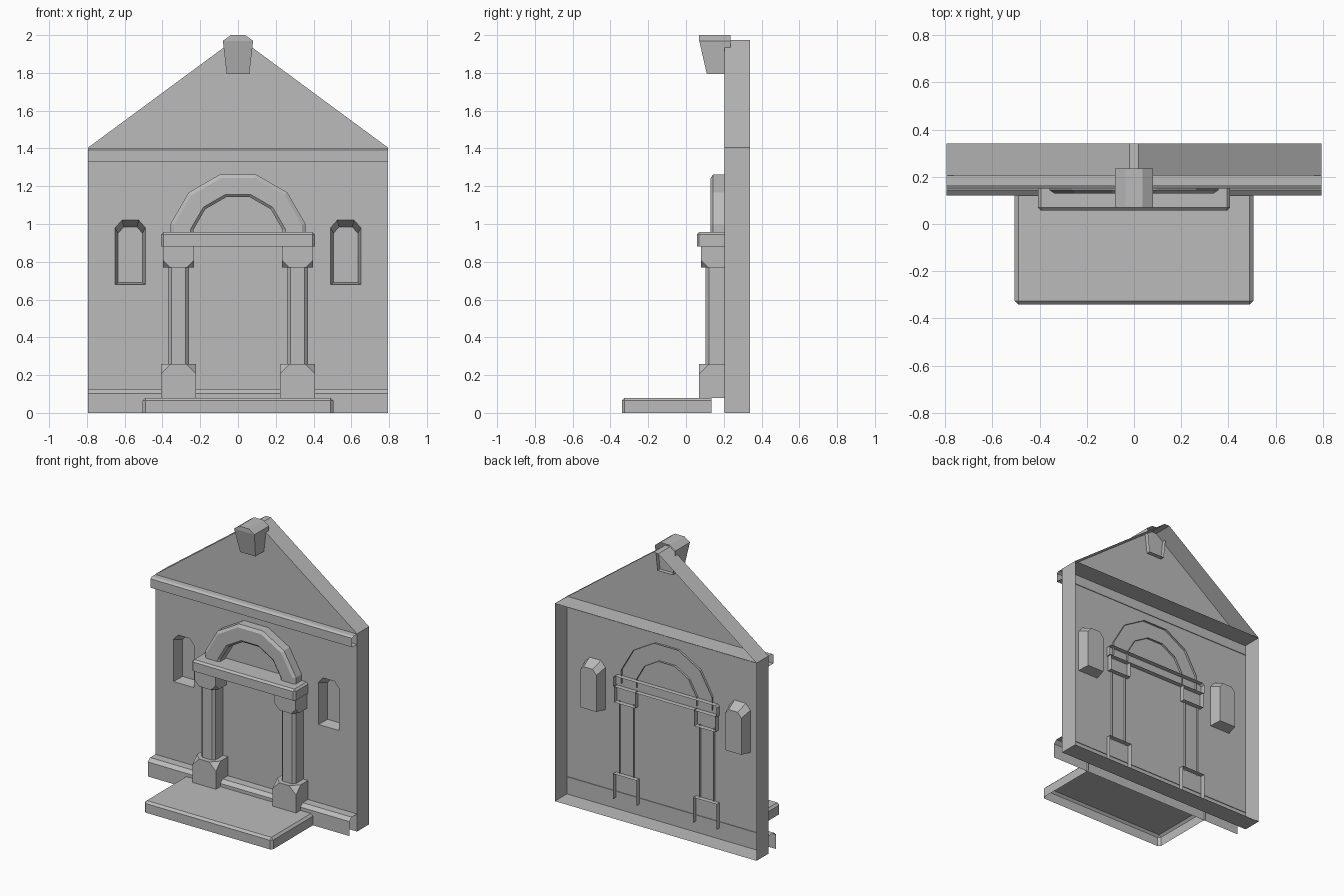
import bpy, bmesh
from math import sin, cos, radians

old = bpy.data.objects.get("Cube")
if old:
    bpy.data.objects.remove(old, do_unlink=True)

stone = bpy.data.materials.new("grey stone")
stone.use_nodes = True
GREY = (0.5, 0.5, 0.5, 1)
stone.diffuse_color = GREY
stone.node_tree.nodes["Principled BSDF"].inputs["Base Color"].default_value = GREY

WALL, BACK = 0.205, 0.34      # wall face and rear rim
POKE = 0.24                   # rear of the parts set into the wall


def finish(name, bm):
    mesh = bpy.data.meshes.new(name)
    bm.to_mesh(mesh)
    bm.free()
    mesh.materials.append(stone)
    obj = bpy.data.objects.new(name, mesh)
    bpy.context.collection.objects.link(obj)
    return obj


def loft(bm, rings, closed=True, cap=False):
    """Bridge matching rings of points with quads."""
    vs = [[bm.verts.new(p) for p in ring] for ring in rings]
    for a, b in zip(vs, vs[1:]):
        n = len(a)
        for i in range(n if closed else n - 1):
            j = (i + 1) % n
            bm.faces.new((a[i], a[j], b[j], b[i]))
    if cap:
        bm.faces.new(vs[-1])
    return vs


def block(name, lo, hi, open_sides, bevel=0, corners=None):
    """Open box; bevels its upper edges, or clips the front corners at height `corners`."""
    bm = bmesh.new()
    bmesh.ops.create_cube(bm, size=1)
    for v in bm.verts:
        v.co = [l + (c + 0.5) * (h - l) for c, l, h in zip(v.co, lo, hi)]
    sides = {"top": (2, 1), "bottom": (2, -1), "back": (1, 1)}
    bm.normal_update()
    gone = [f for f in bm.faces
            if any(f.normal[sides[s][0]] * sides[s][1] > 0.9 for s in open_sides)]
    bmesh.ops.delete(bm, geom=gone, context="FACES")
    if corners is not None:
        geom = [v for v in bm.verts
                if abs(v.co.z - corners) < 1e-4 and v.co.y < lo[1] + 1e-4]
        bmesh.ops.bevel(bm, geom=geom, offset=bevel, segments=1, affect="VERTICES")
    elif bevel:
        geom = [e for e in bm.edges if len(e.link_faces) == 2
                and any(v.co.z > lo[2] + 1e-4 for v in e.verts)]
        bmesh.ops.bevel(bm, geom=geom, offset=bevel, segments=1, affect="EDGES")
    return finish(name, bm)


def niche(side, y, half, bottom, shoulder, top, flat):
    pts = [(-half, bottom), (half, bottom), (half, shoulder),
           (flat, top), (-flat, top), (-half, shoulder)]
    return [(side * 0.57 + x, y, z) for x, z in pts]


# Gabled wall face with two niche openings, open at the rear
outline = [(-0.793, 0), (0.793, 0), (0.793, 1.405), (0.02, 1.975), (-0.02, 1.975), (-0.793, 1.405)]
bm = bmesh.new()
loops = [[(x, WALL, z) for x, z in outline]]
loops += [niche(s, WALL, 0.08, 0.68, 0.98, 1.02, 0.045) for s in (-1, 1)]
edges = []
for loop in loops:
    vs = [bm.verts.new(p) for p in loop]
    edges += [bm.edges.new((a, b)) for a, b in zip(vs, vs[1:] + vs[:1])]
bmesh.ops.triangle_fill(bm, edges=edges, use_beauty=True, normal=(0, -1, 0))
finish("wall_face", bm)

# Rim around the wall and the shelf at eaves height
bm = bmesh.new()
loft(bm, [[(x, y, z) for x, z in outline] for y in (WALL, BACK)])
loft(bm, [[(-0.793, y, 1.405), (0.793, y, 1.405)] for y in (WALL, BACK)], closed=False)
finish("wall_rim", bm)

# Niche recesses
for s, label in ((1, "left"), (-1, "right")):
    bm = bmesh.new()
    loft(bm, [niche(s, WALL, 0.08, 0.68, 0.98, 1.02, 0.045),
              niche(s, 0.285, 0.065, 0.69, 0.95, 0.985, 0.035)], cap=True)
    finish(label + "_niche", bm)

# Full-width mouldings, open at the ends
mouldings = {
    "cornice": [(0.21, 1.403), (0.165, 1.403), (0.15, 1.393), (0.15, 1.33), (0.21, 1.33)],
    "base_moulding": [(0.21, 0.125), (0.145, 0.125), (0.12, 0.103), (0.12, 0)],
}
for name, profile in mouldings.items():
    bm = bmesh.new()
    loft(bm, [[(x, y, z) for y, z in profile] for x in (-0.793, 0.793)], closed=False)
    finish(name, bm)

# Doorstep and lintel
block("doorstep", (-0.505, -0.34, 0), (0.505, 0.135, 0.08), ("bottom", "back"), 0.015)
block("lintel", (-0.407, 0.057, 0.88), (0.407, POKE, 0.957), ("back",), 0.013)

# Columns with clipped pedestals and capitals
for s, label in ((1, "left"), (-1, "right")):
    c = s * 0.315
    block(label + "_pedestal", (c - 0.092, 0.07, 0.08), (c + 0.092, POKE, 0.26),
          ("bottom", "back"), 0.053, 0.26)
    block(label + "_column", (c - 0.055, 0.103, 0.25), (c + 0.055, 0.22, 0.78),
          ("top", "bottom", "back"), 0.018)
    block(label + "_capital", (c - 0.083, 0.08, 0.77), (c + 0.083, POKE, 0.885),
          ("top", "back"), 0.038, 0.77)

# Round arch over the lintel: a chamfered section swept through flat segments
section = [(0.37, 0.22), (0.37, 0.143), (0.35, 0.13), (0.26, 0.13), (0.245, 0.143), (0.245, 0.22)]
bm = bmesh.new()
rings = []
for a in [0] + list(range(15, 180, 30)) + [180]:
    k = cos(radians(15)) if a in (0, 180) else 1
    rings.append([(r * k * cos(radians(a)), y, 0.905 + r * k * sin(radians(a)))
                  for r, y in section])
loft(bm, rings, closed=False)
finish("arch", bm)

# Tapered keystone on the peak
half = [(0.06, 1.795), (0.08, 1.97), (0.037, 2.0)]
shape = half + [(-x, z) for x, z in reversed(half)]
bm = bmesh.new()
loft(bm, [[(x, 0.235, z) for x, z in shape],
          [(x, 0.11 if z < 1.8 else 0.07, z) for x, z in shape]])
bm.verts.ensure_lookup_table()
front = bm.verts[6:]
bm.faces.new((front[0], front[1], front[4], front[5]))
bm.faces.new((front[1], front[2], front[3], front[4]))
finish("keystone", bm)

# Consistent facing
for obj in bpy.context.scene.objects:
    if obj.type == "MESH" and obj.data.materials and obj.data.materials[0] == stone:
        bm = bmesh.new()
        bm.from_mesh(obj.data)
        bmesh.ops.recalc_face_normals(bm, faces=bm.faces)
        bm.to_mesh(obj.data)
        bm.free()
